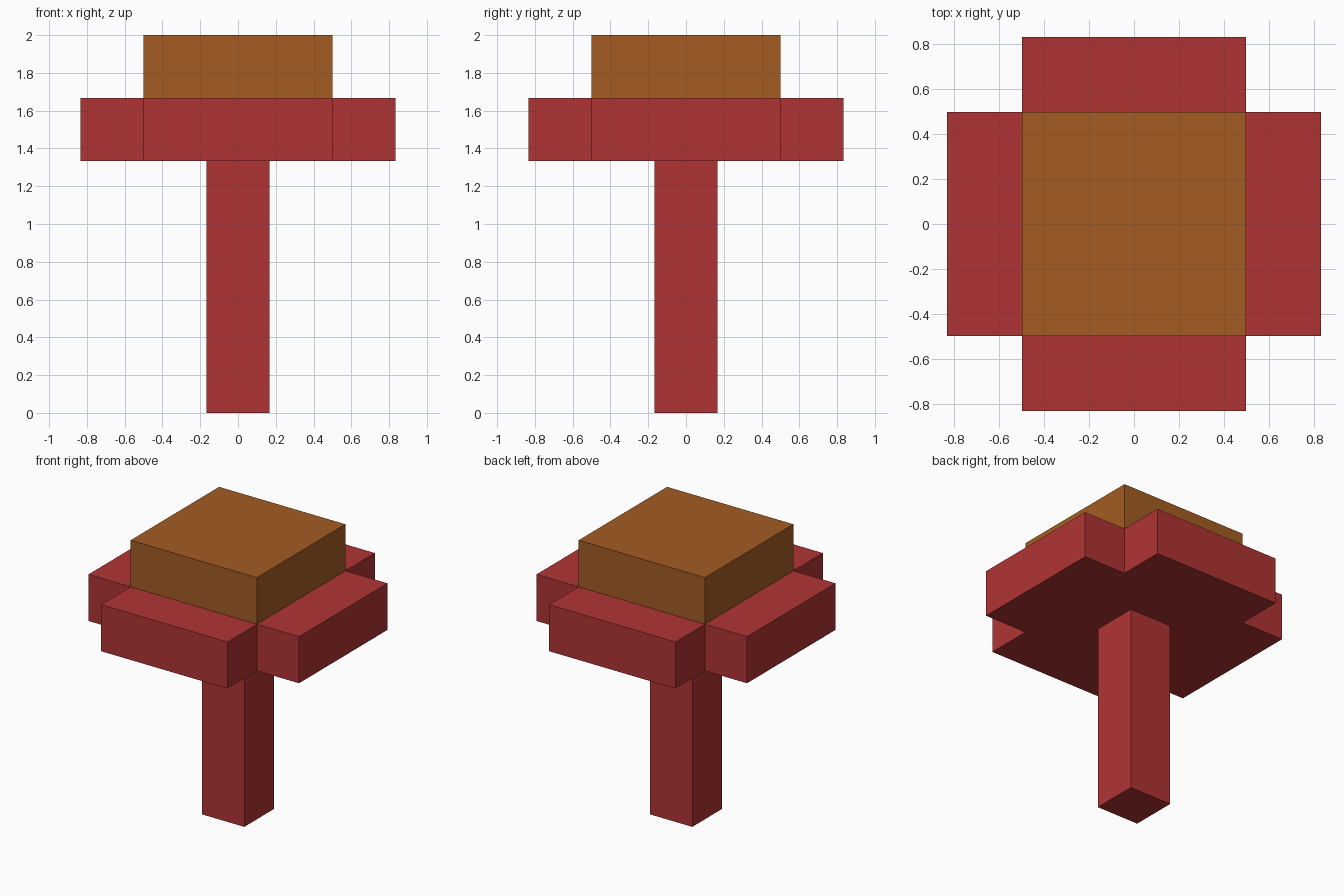
import bpy
import bmesh
from mathutils import Vector

if "Cube" in bpy.data.objects:
    bpy.data.objects.remove(bpy.data.objects["Cube"], do_unlink=True)

U = 1 / 6  # half width of the stem; every size is a multiple of it


def make_material(name, rgb):
    mat = bpy.data.materials.new(name)
    mat.use_nodes = True
    mat.diffuse_color = (*rgb, 1)
    mat.node_tree.nodes["Principled BSDF"].inputs["Base Color"].default_value = (*rgb, 1)
    return mat


def prism(name, outline, bottom, top, mat):
    """Extrude a flat outline from height bottom to height top."""
    bm = bmesh.new()
    base = bm.faces.new([bm.verts.new((x * U, y * U, bottom * U)) for x, y in outline])
    result = bmesh.ops.extrude_face_region(bm, geom=[base], use_keep_orig=True)
    verts = [v for v in result["geom"] if isinstance(v, bmesh.types.BMVert)]
    bmesh.ops.translate(bm, verts=verts, vec=Vector((0, 0, (top - bottom) * U)))
    bmesh.ops.recalc_face_normals(bm, faces=bm.faces)
    mesh = bpy.data.meshes.new(name)
    bm.to_mesh(mesh)
    bm.free()
    mesh.materials.append(mat)
    obj = bpy.data.objects.new(name, mesh)
    bpy.context.collection.objects.link(obj)
    return obj


def square(half):
    return [(-half, -half), (half, -half), (half, half), (-half, half)]


def cross(arm, half):
    """Plus-shaped outline: one corner of three points, turned four times."""
    points = []
    corner = [(arm, -half), (arm, half), (half, half)]
    for _ in range(4):
        points += corner
        corner = [(-y, x) for x, y in corner]
    return points


red = make_material("red", (0.434, 0.034, 0.034))
brown = make_material("orange brown", (0.366, 0.107, 0.017))

# Square stem, plus-shaped slab and square cap
prism("stem", square(1), 0, 8, red)
prism("cross_slab", cross(5, 3), 8, 10, red)
prism("cap", square(3), 10, 12, brown)
